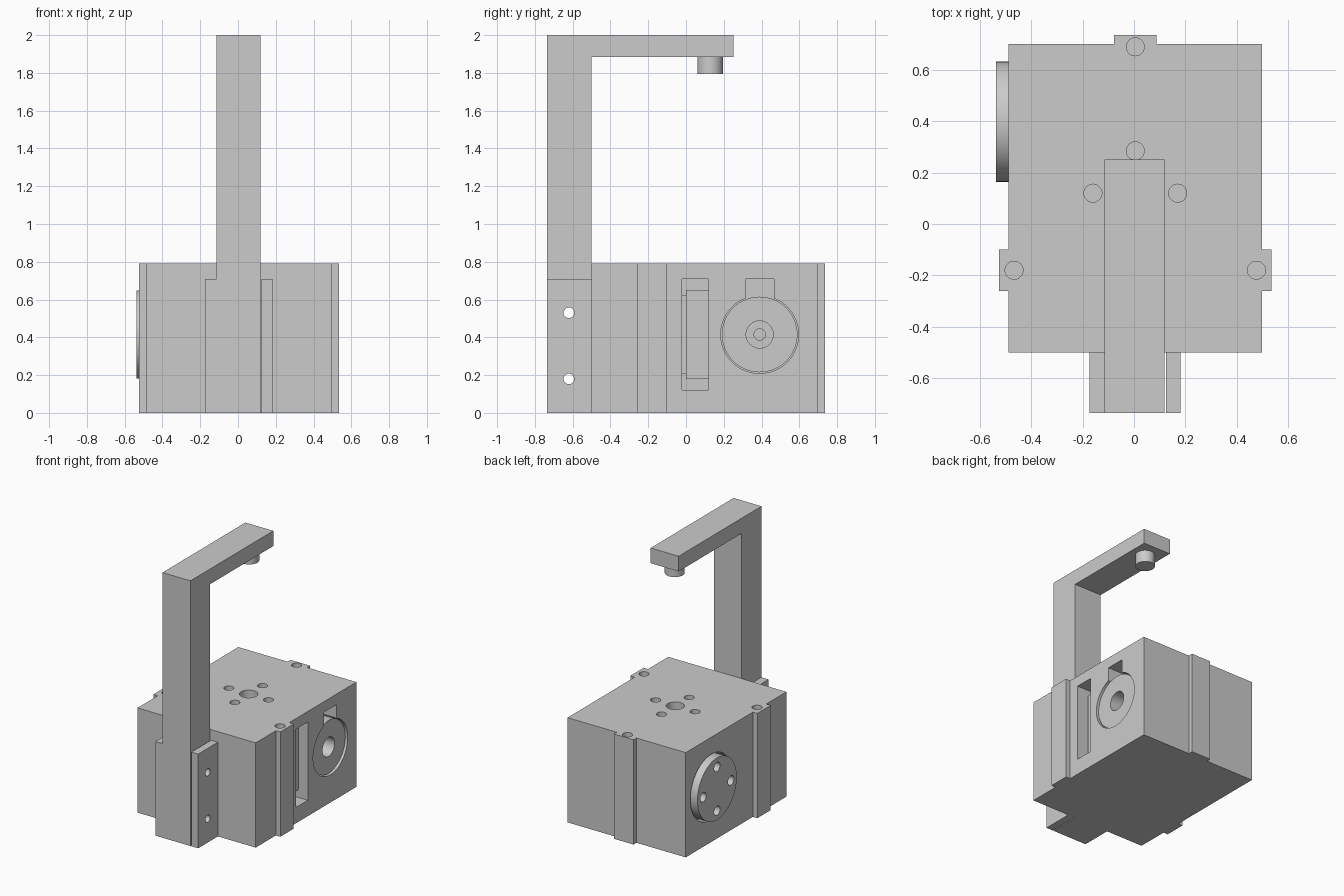
import bpy, bmesh, math

old = bpy.data.objects.get("Cube")
if old:
    bpy.data.objects.remove(old, do_unlink=True)

grey = bpy.data.materials.new("light grey")
grey.use_nodes = True
COLOR = (0.6, 0.6, 0.6, 1)
grey.diffuse_color = COLOR
grey.node_tree.nodes["Principled BSDF"].inputs["Base Color"].default_value = COLOR

CX = 0.005                       # centre line of the body
TOP = 0.79


def prism(name, pts, axis, lo, hi):
    """Extrude a 2D outline along x (outline in y,z) or z (outline in x,y)."""
    place = {"x": lambda a, b, t: (t, a, b), "z": lambda a, b, t: (a, b, t)}[axis]
    bm = bmesh.new()
    face = bm.faces.new([bm.verts.new(place(a, b, lo)) for a, b in pts])
    ext = bmesh.ops.extrude_face_region(bm, geom=[face])
    moved = [v for v in ext["geom"] if isinstance(v, bmesh.types.BMVert)]
    bmesh.ops.translate(bm, verts=moved, vec=place(0, 0, hi - lo))
    bmesh.ops.recalc_face_normals(bm, faces=bm.faces)
    mesh = bpy.data.meshes.new(name)
    bm.to_mesh(mesh)
    bm.free()
    mesh.materials.append(grey)
    ob = bpy.data.objects.new(name, mesh)
    bpy.context.collection.objects.link(ob)
    return ob


def circle(a, b, r, n=48):
    return [(a + r * math.cos(2 * math.pi * i / n),
             b + r * math.sin(2 * math.pi * i / n)) for i in range(n)]


def rect(a0, a1, b0, b1):
    return [(a0, b0), (a1, b0), (a1, b1), (a0, b1)]


def activate(ob):
    bpy.ops.object.select_all(action="DESELECT")
    ob.select_set(True)
    bpy.context.view_layer.objects.active = ob


def cut(ob, pts, axis, lo, hi):
    cutter = prism("cutter", pts, axis, lo, hi)
    cutter.hide_render = True
    mod = ob.modifiers.new("cut", "BOOLEAN")
    mod.operation = "DIFFERENCE"
    mod.solver = "EXACT"
    mod.object = cutter
    activate(ob)
    bpy.ops.object.modifier_apply(modifier=mod.name)
    bpy.data.objects.remove(cutter, do_unlink=True)


# Housing with guide ribs on the sides and back
half = [(0.493, -0.5), (0.493, -0.26), (0.53, -0.26), (0.53, -0.10),
        (0.493, -0.10), (0.493, 0.70), (0.082, 0.70), (0.082, 0.735)]
outline = [(CX + x, y) for x, y in half] + [(CX - x, y) for x, y in reversed(half)]
body = prism("housing", outline, "z", 0, TOP)

# Pin holes in the ribs, bolt pattern and bore in the top
pins = [(0, 0.69), (0.472, -0.18), (-0.472, -0.18)]
bolts = [(0.165, 0.12), (-0.165, 0.12), (0, 0.285), (0, -0.045)]
for x, y in pins + bolts:
    cut(body, circle(CX + x, y, 0.035, 32), "z", TOP - 0.15, TOP + 0.1)
cut(body, circle(CX, 0.12, 0.063), "z", TOP - 0.12, TOP + 0.1)

# Right recess for the idler, its cable slot, and the long slot
AY, AZ = 0.39, 0.415
cut(body, circle(AY, AZ, 0.206, 64), "x", 0.3, 0.7)
cut(body, rect(0.315, 0.465, AZ, 0.71), "x", 0.3, 0.7)
cut(body, rect(-0.02, 0.12, 0.12, 0.71), "x", 0.3, 0.7)
prism("slot_block", rect(0, 0.12, 0.18, 0.65), "x", 0.29, 0.42)
prism("slot_ledge", rect(-0.02, 0, 0.205, 0.625), "x", 0.29, 0.40)

# Idler disc in the right recess
idler = prism("idler_disc", circle(AY, AZ, 0.2, 64), "x", 0.29, 0.482)
cut(idler, circle(AY, AZ, 0.072), "x", 0.36, 0.6)
cut(idler, circle(AY, AZ, 0.03, 24), "x", 0.32, 0.6)

# Output disc on the left, in a shallow recess
DY = 0.398
cut(body, circle(DY, AZ, 0.247, 64), "x", -0.7, -0.42)
horn = prism("output_disc", circle(DY, AZ, 0.234, 64), "x", -0.538, -0.41)
for dy, dz in [(0.165, 0), (-0.165, 0), (0, 0.165), (0, -0.165)]:
    cut(horn, circle(DY + dy, AZ + dz, 0.035, 32), "x", -0.7, -0.43)

# Post with overhanging arm
post = prism("post_and_arm", [(-0.735, 0), (-0.5, 0), (-0.5, 1.885), (0.252, 1.885),
                              (0.252, 2), (-0.735, 2)], "x", -0.115, 0.118)

# Clamp cheeks either side of the post
cheek_outline = rect(-0.735, -0.5, 0, 0.71)
left_cheek = prism("left_cheek", cheek_outline, "x", 0.125, 0.182)
right_cheek = prism("right_cheek", cheek_outline, "x", -0.174, -0.115)

# Clamp bolt holes
for part in (post, left_cheek, right_cheek):
    for z in (0.18, 0.53):
        cut(part, circle(-0.62, z, 0.028, 32), "x", -0.4, 0.4)

# Sensor under the arm tip
lens = prism("sensor", circle(CX, 0.128, 0.068), "z", 1.795, 1.886)

for ob in (body, idler, horn, post, left_cheek, right_cheek, lens):
    activate(ob)
    bpy.ops.object.shade_smooth_by_angle(angle=math.radians(30))
